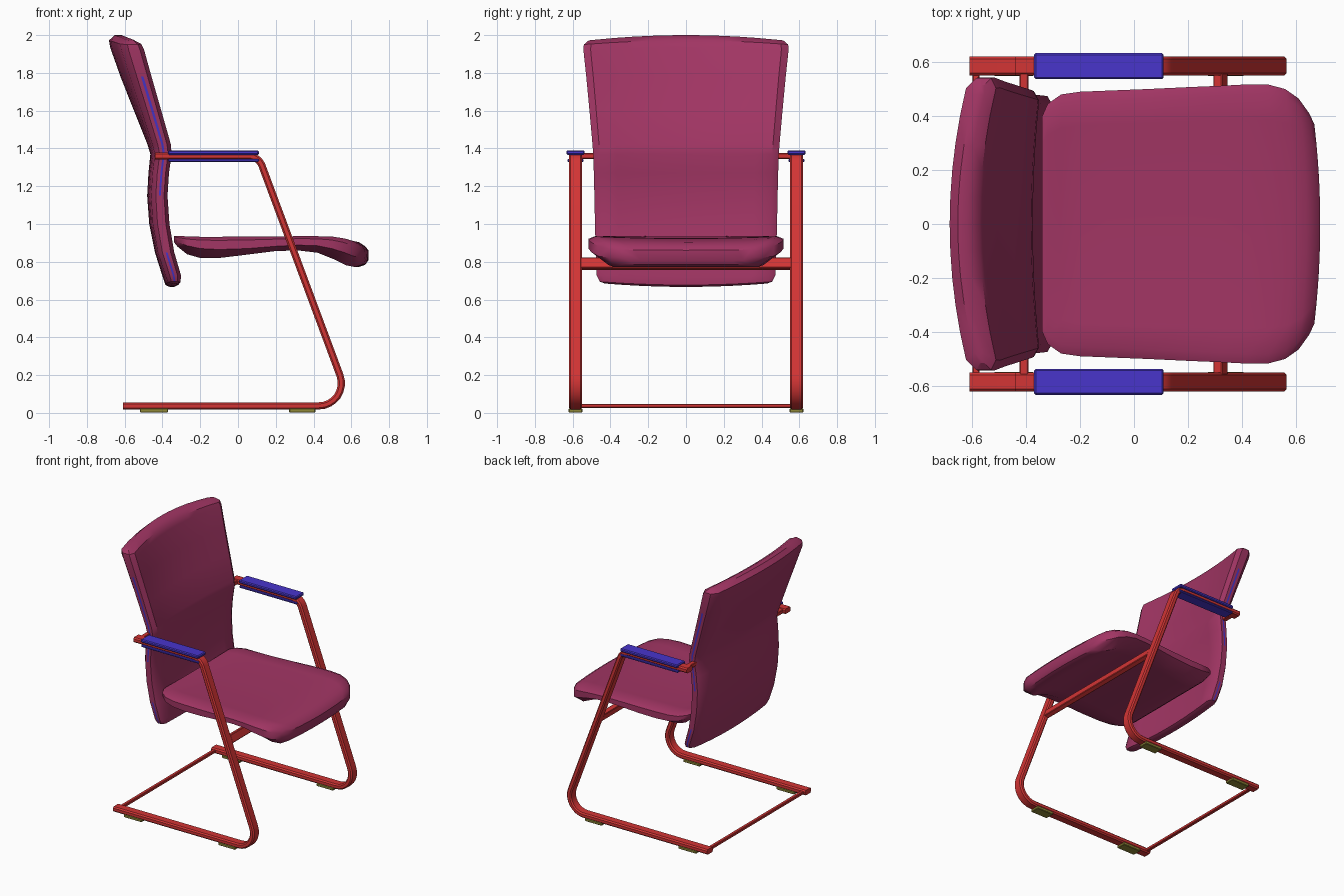
import bpy, bmesh, math
from mathutils import Vector

cube = bpy.data.objects.get("Cube")
if cube:
    bpy.data.objects.remove(cube, do_unlink=True)


def material(name, r, g, b):
    m = bpy.data.materials.new(name)
    m.use_nodes = True
    m.diffuse_color = (r, g, b, 1)
    m.node_tree.nodes["Principled BSDF"].inputs["Base Color"].default_value = (r, g, b, 1)
    return m


plum = material("plum fabric", 0.36, 0.036, 0.127)
red = material("red metal", 0.65, 0.035, 0.035)
blue = material("blue plastic", 0.065, 0.035, 0.60)
olive = material("olive rubber", 0.28, 0.25, 0.04)


def finish(name, bm, mats, angle=30):
    bmesh.ops.recalc_face_normals(bm, faces=bm.faces)
    mesh = bpy.data.meshes.new(name)
    bm.to_mesh(mesh)
    bm.free()
    for m in mats:
        mesh.materials.append(m)
    ob = bpy.data.objects.new(name, mesh)
    bpy.context.collection.objects.link(ob)
    bpy.ops.object.select_all(action='DESELECT')
    ob.select_set(True)
    bpy.context.view_layer.objects.active = ob
    bpy.ops.object.shade_smooth_by_angle(angle=math.radians(angle))
    return ob


def loft(rings):
    """Skin a list of equal closed rings and cap both ends."""
    bm = bmesh.new()
    rows = [[bm.verts.new(p) for p in ring] for ring in rings]
    n = len(rows[0])
    for a, b in zip(rows, rows[1:]):
        for i in range(n):
            j = (i + 1) % n
            bm.faces.new((a[i], a[j], b[j], b[i]))
    # each ring is symmetric front to back, so caps are strips of quads
    for row in (rows[0], rows[-1]):
        for i in range(n // 2 - 1):
            bm.faces.new((row[i], row[i + 1], row[n - 2 - i], row[n - 1 - i]))
    return bm


def box(name, mat, lo, hi, bevel=0.004):
    bm = bmesh.new()
    bmesh.ops.create_cube(bm, size=1)
    for v in bm.verts:
        v.co = [(l + h) / 2 + c * (h - l) for l, h, c in zip(lo, hi, v.co)]
    bmesh.ops.bevel(bm, geom=bm.edges[:], offset=bevel, segments=1, affect='EDGES')
    return finish(name, bm, [mat])


def fillet(prev, corner, nxt, r, steps=8):
    """Arc points rounding a corner of a path."""
    a, b = (prev - corner).normalized(), (nxt - corner).normalized()
    half = a.angle(b) / 2
    centre = corner + (a + b).normalized() * (r / math.sin(half))
    start = (corner + a * (r / math.tan(half)) - centre).normalized()
    end = (corner + b * (r / math.tan(half)) - centre).normalized()
    return [centre + start.slerp(end, i / steps).normalized() * r for i in range(steps + 1)]


# Side frames: one chamfered flat tube bent into a cantilever
corners = [Vector(p) for p in ((-0.44, 0, 1.36), (0.108, 0, 1.36), (0.60, 0, 0.037), (-0.61, 0, 0.037))]
path = [corners[0], *fillet(*corners[:3], 0.08), *fillet(*corners[1:], 0.12), corners[3]]
W, T, C = 0.035, 0.019, 0.009
section = [(-W, T - C), (-W + C, T), (W - C, T), (W, T - C),
           (W, C - T), (W - C, -T), (C - W, -T), (-W, C - T)]


def frame_rings(y0):
    rings = []
    for i, p in enumerate(path):
        t = (path[min(i + 1, len(path) - 1)] - path[max(i - 1, 0)]).normalized()
        n = Vector((-t.z, 0, t.x))
        rings.append([p + n * h + Vector((0, y0 + w, 0)) for w, h in section])
    return rings


for side, s in (("left", 1), ("right", -1)):
    # the seat opens towards +x, sides are named by the sign of y
    y = 0.585 * s
    finish(side + "_side_frame", loft(frame_rings(y)), [red])
    box(side + "_armrest_pad", blue, (-0.37, y - 0.048, 1.366), (0.11, y + 0.048, 1.39), 0.006)
    box(side + "_armrest_clip", blue, (-0.37, y - 0.042, 1.329), (0.11, y + 0.042, 1.345))
    box(side + "_rear_foot", olive, (-0.52, y - 0.036, 0.002), (-0.37, y + 0.036, 0.024))
    box(side + "_front_foot", olive, (0.27, y - 0.036, 0.002), (0.41, y + 0.036, 0.024))

# Cross bars
box("floor_bar", red, (-0.598, -0.56, 0.026), (-0.572, 0.56, 0.048))
box("back_support_bar", red, (-0.425, -0.56, 1.345), (-0.39, 0.56, 1.375))
bar = box("seat_support_bar", red, (-0.018, -0.56, -0.03), (0.018, 0.56, 0.03))
bar.location = (0.32, 0, 0.79)
bar.rotation_euler.y = -math.atan2(0.492, 1.323)

# Backrest: z, front edge x, sag, thickness, half width, crown, end inset
back_rows = [
    (0.685, -0.302, 0.015, 0.065, 0.43, -0.018, 0.020),
    (0.695, -0.298, 0.015, 0.075, 0.457, -0.018, 0.004),
    (0.73, -0.300, 0.015, 0.083, 0.474, -0.012, 0),
    (0.85, -0.335, 0.018, 0.087, 0.478, 0, 0),
    (1.00, -0.360, 0.022, 0.088, 0.482, 0, 0),
    (1.15, -0.370, 0.024, 0.087, 0.485, 0, 0),
    (1.27, -0.362, 0.025, 0.087, 0.488, 0, 0),
    (1.37, -0.348, 0.027, 0.089, 0.491, 0, 0),
    (1.42, -0.351, 0.030, 0.098, 0.495, 0, 0),
    (1.60, -0.400, 0.045, 0.106, 0.511, 0, 0),
    (1.78, -0.450, 0.058, 0.114, 0.528, 0, 0),
    (1.92, -0.488, 0.068, 0.121, 0.543, 0.015, 0),
    (1.95, -0.496, 0.070, 0.123, 0.541, 0.022, 0.006),
    (1.972, -0.503, 0.072, 0.120, 0.515, 0.028, 0.042),
]
spread = [-0.93 + 1.86 * i / 10 for i in range(11)]
rings = []
for z, x, sag, t, w, crown, inset in back_rows:
    half = [(-1, 0.44), (-1, 0.25)] + [(u, 0) for u in spread] + [(1, 0.25), (1, 0.44)]
    loop = half + [(u, 1 - d) for u, d in reversed(half)]
    rings.append([(x - sag * (1 - u * u) - inset - d * (t - 2 * inset), u * w,
                   z + crown * (1 - u * u)) for u, d in loop])
bm = loft(rings)
# blue piping on the middle strip of both side edges
n = len(rings[0])
for i, f in enumerate(bm.faces):
    z = f.calc_center_median().z
    if i % n in (n // 2 - 1, n - 1) and (0.7 < z < 0.85 or 1.2 < z < 1.78):
        f.material_index = 1
finish("backrest", bm, [plum, blue], 35)

# Seat: x, half width, top z, side bottom z, underside z
seat_rows = [
    (-0.340, 0.40, 0.938, 0.922, 0.905),
    (-0.320, 0.445, 0.938, 0.905, 0.880),
    (-0.270, 0.480, 0.936, 0.885, 0.840),
    (-0.200, 0.490, 0.934, 0.870, 0.820),
    (-0.100, 0.494, 0.934, 0.865, 0.820),
    (0.050, 0.500, 0.935, 0.870, 0.838),
    (0.200, 0.507, 0.936, 0.882, 0.857),
    (0.320, 0.512, 0.937, 0.888, 0.860),
    (0.430, 0.517, 0.937, 0.886, 0.848),
    (0.520, 0.517, 0.935, 0.870, 0.815),
    (0.590, 0.500, 0.925, 0.850, 0.782),
    (0.640, 0.465, 0.908, 0.830, 0.772),
    (0.675, 0.410, 0.885, 0.822, 0.785),
    (0.690, 0.370, 0.865, 0.825, 0.808),
]
rings = []
for x, w, top, low, under in seat_rows:
    dip = 0.012 if -0.3 < x < 0.6 else 0.004
    shoulder = top - 0.3 * (top - low)
    upper = [(-1, shoulder)] + [(u, top - dip * (1 - u * u)) for u in spread] + [(1, shoulder)]
    lower = [(1, low)] + [(u * 0.88, under) for u in reversed(spread)] + [(-1, low)]
    bow = 0.04 * max(0, (x - 0.3) / 0.39)
    rings.append([(x - bow * (u * w / 0.5) ** 2, u * w, z) for u, z in upper + lower])
finish("seat", loft(rings), [plum], 35)
